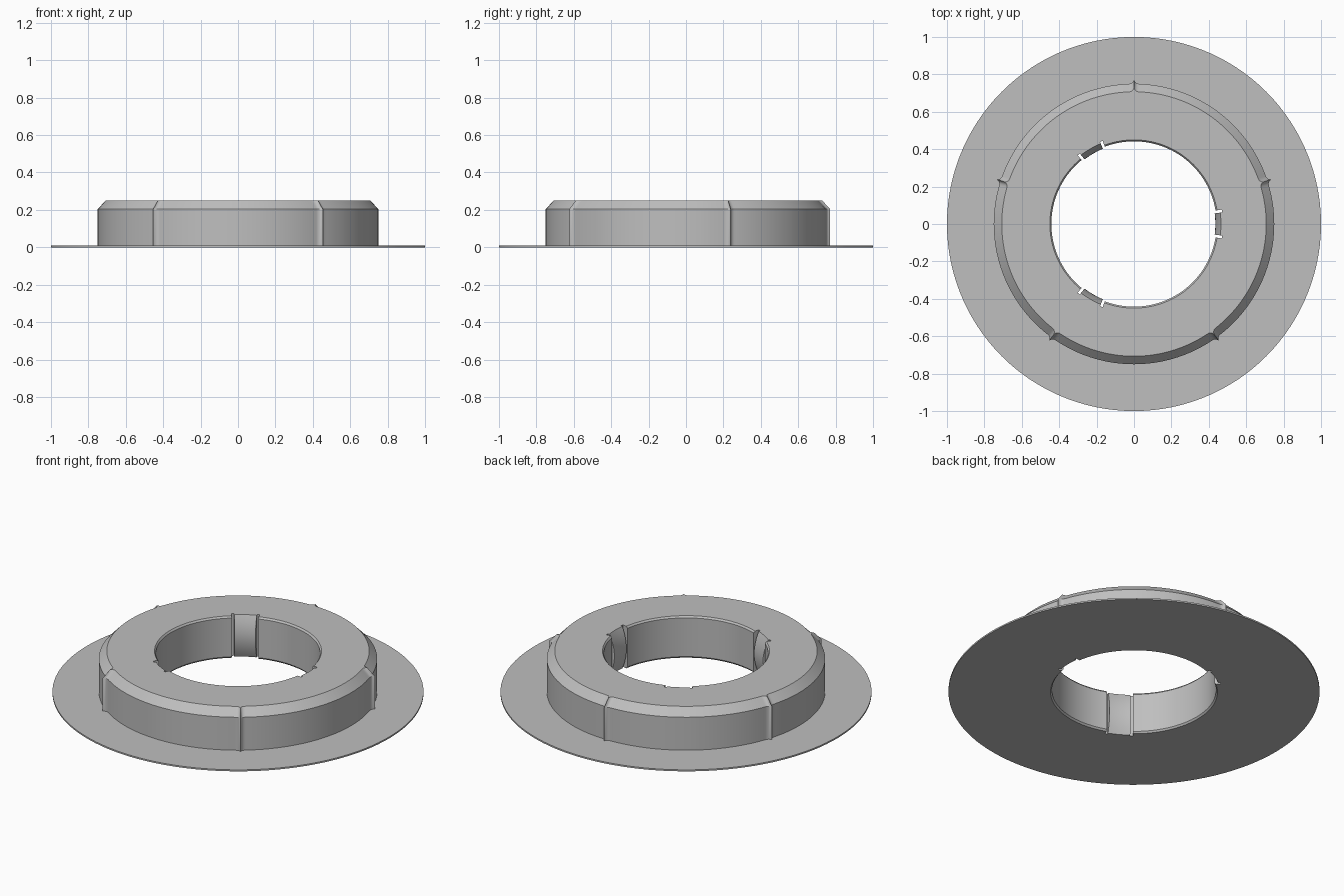
import bpy, bmesh, math

if "Cube" in bpy.data.objects:
    bpy.data.objects.remove(bpy.data.objects["Cube"])

TAU = 2 * math.pi
RIDGES = [math.pi / 2 + k * TAU / 5 for k in range(5)]
CLIPS = [k * TAU / 3 for k in range(3)]
CLIP_IN, SLOT_OUT, EPS = 0.131, 0.163, 0.0002   # angular limits of tongue and slot
RIDGE_SHAPE = [(0.0, 0.021), (0.006, 0.011), (0.014, 0.005), (0.024, 0.001), (0.036, 0.0)]


def gap(a, centres):
    """Smallest angle between a and any of the centres."""
    return min(abs((a - c + math.pi) % TAU - math.pi) for c in centres)


def ridge_height(a):
    g = gap(a, RIDGES)
    for (a0, h0), (a1, h1) in zip(RIDGE_SHAPE, RIDGE_SHAPE[1:]):
        if g <= a1:
            return h0 + (h1 - h0) * (g - a0) / (a1 - a0)
    return 0.0


def inner_radius(a, z):
    g = gap(a, CLIPS)
    if g < CLIP_IN:                       # spring tongue bulging into the hole
        return 0.435 + 0.03 * ((z - 0.125) / 0.125) ** 2
    if g < SLOT_OUT:                      # slot beside the tongue
        return 0.475
    return 0.45 if z < 0.005 or z > 0.245 else 0.442


# Angles: even steps plus exact ridge and slot edges
angles = [i * TAU / 120 for i in range(120)]
angles = [a for a in angles if gap(a, RIDGES) > 0.04]
for c in RIDGES:
    angles += [c + s * t for t, h in RIDGE_SHAPE for s in (-1, 1) if t or s > 0]
for c in CLIPS:
    angles += [c + s * (e + d) for e in (CLIP_IN, SLOT_OUT) for d in (-EPS, EPS) for s in (-1, 1)]
angles = sorted({round(a % TAU, 6) for a in angles})

INNER_Z = [0.25, 0.24, 0.21, 0.18, 0.15, 0.125, 0.1, 0.07, 0.04, 0.01, 0.0]


def section(a):
    """Closed radial cross-section of flange, wall, chamfer and hole."""
    h = ridge_height(a)
    outer = [(1.0, 0.0), (1.0, 0.009), (0.75 + h, 0.009), (0.75 + h, 0.205), (0.707 + h, 0.25)]
    return outer + [(inner_radius(a, z), z) for z in INNER_Z]


bm = bmesh.new()
rings = [[bm.verts.new((r * math.cos(a), r * math.sin(a), z)) for r, z in section(a)] for a in angles]
for p, q in zip(rings, rings[1:] + rings[:1]):
    for i in range(len(p)):
        j = (i + 1) % len(p)
        bm.faces.new((p[i], q[i], q[j], p[j]))
bmesh.ops.recalc_face_normals(bm, faces=bm.faces)
mesh = bpy.data.meshes.new("flanged_ring")
bm.to_mesh(mesh)
bm.free()

ring = bpy.data.objects.new("flanged_ring", mesh)
bpy.context.collection.objects.link(ring)
grey = bpy.data.materials.new("light_grey")
grey.diffuse_color = (0.52, 0.52, 0.52, 1)
grey.use_nodes = True
grey.node_tree.nodes["Principled BSDF"].inputs["Base Color"].default_value = grey.diffuse_color
mesh.materials.append(grey)

# Smooth round walls with crisp edges
bpy.context.view_layer.objects.active = ring
ring.select_set(True)
bpy.ops.object.shade_smooth_by_angle(angle=math.radians(25))
